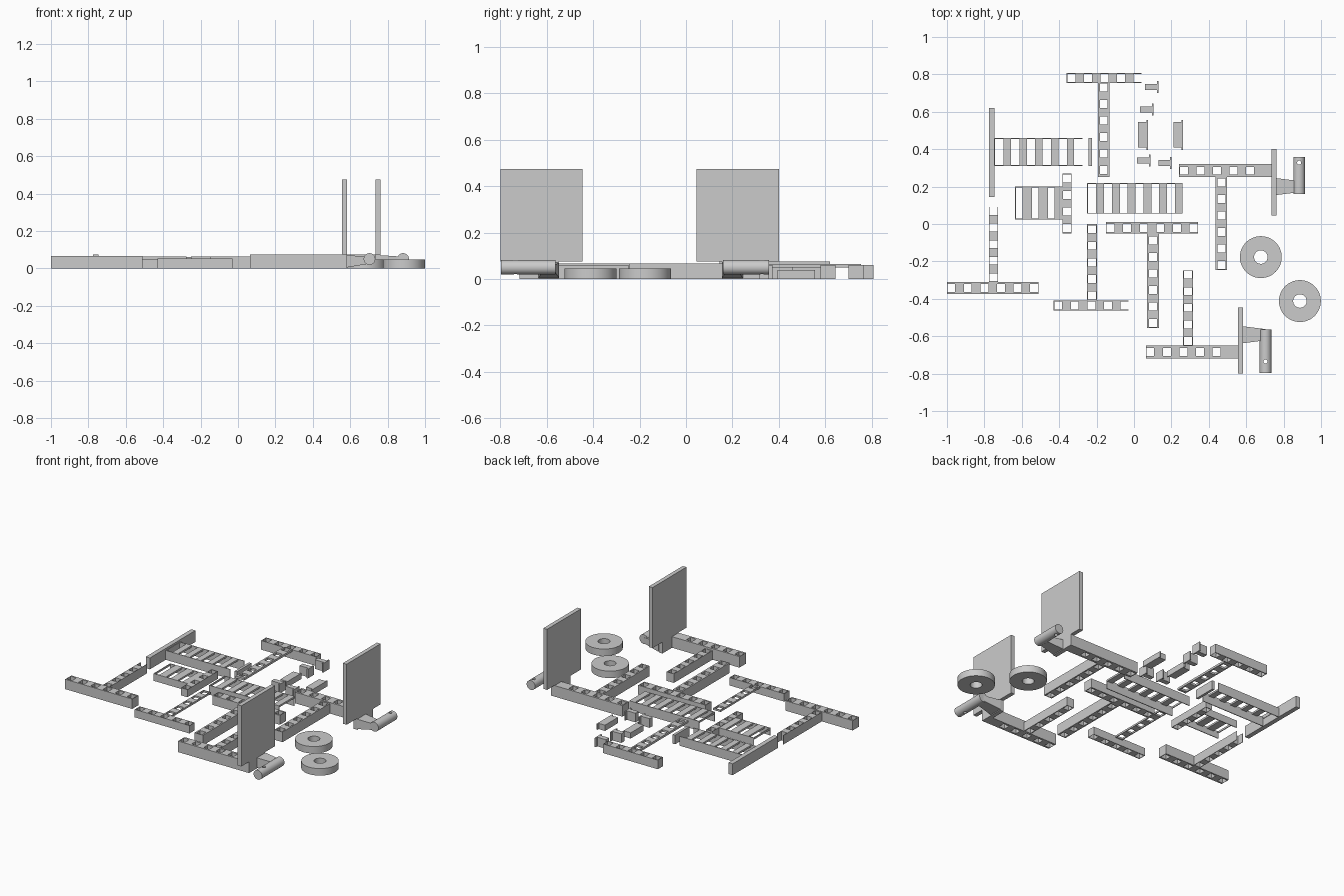
import bpy, bmesh, math
from mathutils import Matrix, Vector

if "Cube" in bpy.data.objects:
    bpy.data.objects.remove(bpy.data.objects["Cube"])

grey = bpy.data.materials.new("light grey")
grey.diffuse_color = (0.6, 0.6, 0.6, 1)
grey.use_nodes = True
grey.node_tree.nodes["Principled BSDF"].inputs["Base Color"].default_value = grey.diffuse_color
PITCH = 0.0885


def finish(name, bm):
    bmesh.ops.recalc_face_normals(bm, faces=bm.faces)
    me = bpy.data.meshes.new(name)
    bm.to_mesh(me)
    bm.free()
    me.materials.append(grey)
    ob = bpy.data.objects.new(name, me)
    bpy.context.collection.objects.link(ob)
    return ob


def add_box(bm, x0, x1, y0, y1, z0, z1):
    m = Matrix.Translation(((x0 + x1) / 2, (y0 + y1) / 2, (z0 + z1) / 2)) @ \
        Matrix.Diagonal((x1 - x0, y1 - y0, z1 - z0, 1))
    bmesh.ops.create_cube(bm, size=1, matrix=m)


def box(name, *b):
    bm = bmesh.new()
    add_box(bm, *b)
    return finish(name, bm)


def add_perforated(bm, along, a0, a1, b0, b1, z0, z1, spans, rim):
    """Slab with a row of rectangular holes; spans are the hole ranges along its length."""
    aa = sorted({a0, a1, *[v for s in spans for v in s]})
    bb = [b0, b0 + rim, b1 - rim, b1]
    pos = lambda a, b: (a, b, z0) if along == 'x' else (b, a, z0)
    vs = [[bm.verts.new(pos(a, b)) for b in bb] for a in aa]
    faces = []
    for i in range(len(aa) - 1):
        mid = (aa[i] + aa[i + 1]) / 2
        hole = any(s[0] < mid < s[1] for s in spans)
        for j in range(3):
            if not (hole and j == 1):
                faces.append(bm.faces.new((vs[i][j], vs[i + 1][j], vs[i + 1][j + 1], vs[i][j + 1])))
    r = bmesh.ops.extrude_face_region(bm, geom=faces, use_keep_orig=True)
    bmesh.ops.translate(bm, vec=(0, 0, z1 - z0),
                        verts=[g for g in r['geom'] if isinstance(g, bmesh.types.BMVert)])
    loose = [v for v in bm.verts if not v.link_faces]
    bmesh.ops.delete(bm, geom=loose, context='VERTS')


def beam(name, along, a0, a1, b0, b1, z0, z1, first, n):
    """Narrow beam with n square holes, starting at the centre of the first one."""
    h = 0.021
    spans = [(first + i * PITCH - h, first + i * PITCH + h) for i in range(n)]
    bm = bmesh.new()
    add_perforated(bm, along, a0, a1, b0, b1, z0, z1, spans, (b1 - b0) / 2 - h)
    return finish(name, bm)


def slotted_channel(name, x0, x1, y0, y1, z1, spans):
    """Wide channel: slotted top web with thin side walls, open below."""
    bm = bmesh.new()
    add_perforated(bm, 'x', x0, x1, y0, y1, z1 - 0.012, z1, spans, 0.005)
    add_box(bm, x0, x1, y0, y0 + 0.005, 0, z1 - 0.012)
    add_box(bm, x0, x1, y1 - 0.005, y1, 0, z1 - 0.012)
    return finish(name, bm)


def slots(first, n, width, pitch=0.0845):
    return [(first + i * pitch, first + i * pitch + width) for i in range(n)]


# Back T frame: thick bar, thin ladder stem
beam("back_bar", 'x', -0.36, 0.04, 0.755, 0.808, 0, 0.06, -0.335, 5)
beam("back_stem", 'y', 0.25, 0.755, -0.193, -0.13, 0.05, 0.064, 0.288, 6)

# Left rail with slotted channel and loose end strip
box("left_rail", -0.775, -0.745, 0.145, 0.62, 0, 0.075)
slotted_channel("left_channel", -0.745, -0.275, 0.31, 0.46, 0.062, slots(-0.742, 6, 0.027 + 0.018))
box("channel_end_strip", -0.242, -0.225, 0.31, 0.46, 0, 0.06)

# Left L frame
beam("left_frame_stem", 'y', -0.31, 0.09, -0.775, -0.727, 0, 0.06, -0.285, 5)
beam("left_frame_bar", 'x', -1.0, -0.51, -0.375, -0.31, 0, 0.065, -0.977, 6)

# Small slotted channel and its end beam
slotted_channel("small_channel", -0.635, -0.38, 0.025, 0.2, 0.048, slots(-0.63, 3, 0.035))
beam("small_channel_beam", 'y', -0.05, 0.27, -0.382, -0.335, 0, 0.05, -0.022, 4)

# Middle slotted channel
slotted_channel("middle_channel", -0.25, 0.26, 0.055, 0.22, 0.062, slots(-0.245, 6, 0.042))

# Front T frame: thick bar, thin ladder stem
beam("front_bar", 'x', -0.43, -0.03, -0.463, -0.41, 0, 0.052, -0.405, 5)
beam("front_stem", 'y', -0.41, 0.0, -0.252, -0.198, 0.04, 0.052, -0.382, 5)

# Centre T frame
beam("centre_bar", 'x', -0.15, 0.342, -0.052, 0.01, 0, 0.062, -0.125, 6)
beam("centre_stem", 'y', -0.555, -0.052, 0.07, 0.133, 0, 0.067, -0.53, 6)

# Right L frames
beam("right_frame_bar", 'x', 0.24, 0.735, 0.25, 0.32, 0, 0.073, 0.267, 5)
beam("right_frame_stem", 'y', -0.245, 0.25, 0.437, 0.497, 0, 0.067, -0.22, 6)
beam("front_frame_bar", 'x', 0.065, 0.557, -0.718, -0.65, 0, 0.073, 0.087, 5)
beam("front_frame_stem", 'y', -0.65, -0.248, 0.262, 0.315, 0, 0.06, -0.625, 5)


# Upright panels with support foot, tapered neck and cross roller
def end_unit(side, x, y0, y1, foot, neck_y, roller, roller_y, pin_y):
    box(side + "_panel", x, x + 0.027, y0, y1, 0.075, 0.475)
    box(side + "_panel_foot", x, x + 0.027, *foot, 0, 0.075)
    bm = bmesh.new()
    rings = []
    for px, hw, za, zb in ((x + 0.027, 0.045, 0.005, 0.07), (roller, 0.03, 0.025, 0.062)):
        rings.append([bm.verts.new((px, neck_y + s * hw, z))
                      for s, z in ((-1, za), (1, za), (1, zb), (-1, zb))])
    for i in range(4):
        j = (i + 1) % 4
        bm.faces.new((rings[0][i], rings[0][j], rings[1][j], rings[1][i]))
    for r in rings:
        bm.faces.new(r)
    finish(side + "_neck", bm)
    bm = bmesh.new()
    m = Matrix.Translation((roller, sum(roller_y) / 2, 0.05)) @ Matrix.Rotation(math.pi / 2, 4, 'X')
    bmesh.ops.create_cone(bm, cap_ends=True, segments=40, radius1=0.031, radius2=0.031,
                          depth=roller_y[1] - roller_y[0], matrix=m)
    ob = finish(side + "_roller", bm)
    # pin hole through the roller
    bm = bmesh.new()
    bmesh.ops.create_cone(bm, cap_ends=True, segments=16, radius1=0.011, radius2=0.011, depth=0.2,
                          matrix=Matrix.Translation((roller, pin_y, 0.05)))
    cut = finish(side + "_pin_cutter", bm)
    cut.hide_render = True
    cut.hide_viewport = True
    mod = ob.modifiers.new("pin_hole", 'BOOLEAN')
    mod.operation = 'DIFFERENCE'
    mod.solver = 'EXACT'
    mod.object = cut
    smooth(ob)


def smooth(ob):
    bpy.ops.object.select_all(action='DESELECT')
    ob.select_set(True)
    bpy.context.view_layer.objects.active = ob
    bpy.ops.object.shade_smooth_by_angle(angle=math.radians(30))


end_unit("right", 0.735, 0.045, 0.4, (0.155, 0.32), 0.2, 0.883, (0.16, 0.357), 0.328)
end_unit("front", 0.557, -0.8, -0.447, (-0.718, -0.55), -0.592, 0.703, (-0.797, -0.563), -0.735)

# Wheels: rings with a square-edged profile
for k, (cx, cy) in enumerate(((0.678, -0.177), (0.887, -0.412))):
    bm = bmesh.new()
    prof = ((0.036, 0), (0.112, 0), (0.112, 0.046), (0.036, 0.046))
    N = 48
    rings = [[bm.verts.new((cx + r * math.cos(t * math.tau / N), cy + r * math.sin(t * math.tau / N), z))
              for r, z in prof] for t in range(N)]
    for t in range(N):
        a, b = rings[t], rings[(t + 1) % N]
        for i in range(4):
            j = (i + 1) % 4
            bm.faces.new((a[i], b[i], b[j], a[j]))
    smooth(finish("wheel_%d" % (k + 1), bm))

# Small clips: block plus thin flange
for k, (x, y) in enumerate(((0.06, 0.733), (0.032, 0.613), (0.016, 0.34), (0.13, 0.325))):
    bm = bmesh.new()
    add_box(bm, x, x + 0.063, y - 0.016, y + 0.016, 0, 0.06)
    add_box(bm, x + 0.063, x + 0.071, y - 0.032, y + 0.032, 0, 0.06)
    finish("clip_%d" % (k + 1), bm)

# Flanged brackets
for k, x in enumerate((0.022, 0.21)):
    bm = bmesh.new()
    add_box(bm, x, x + 0.045, 0.41, 0.545, 0, 0.038)
    add_box(bm, x + 0.045, x + 0.053, 0.395, 0.557, 0, 0.038)
    finish("bracket_%d" % (k + 1), bm)
